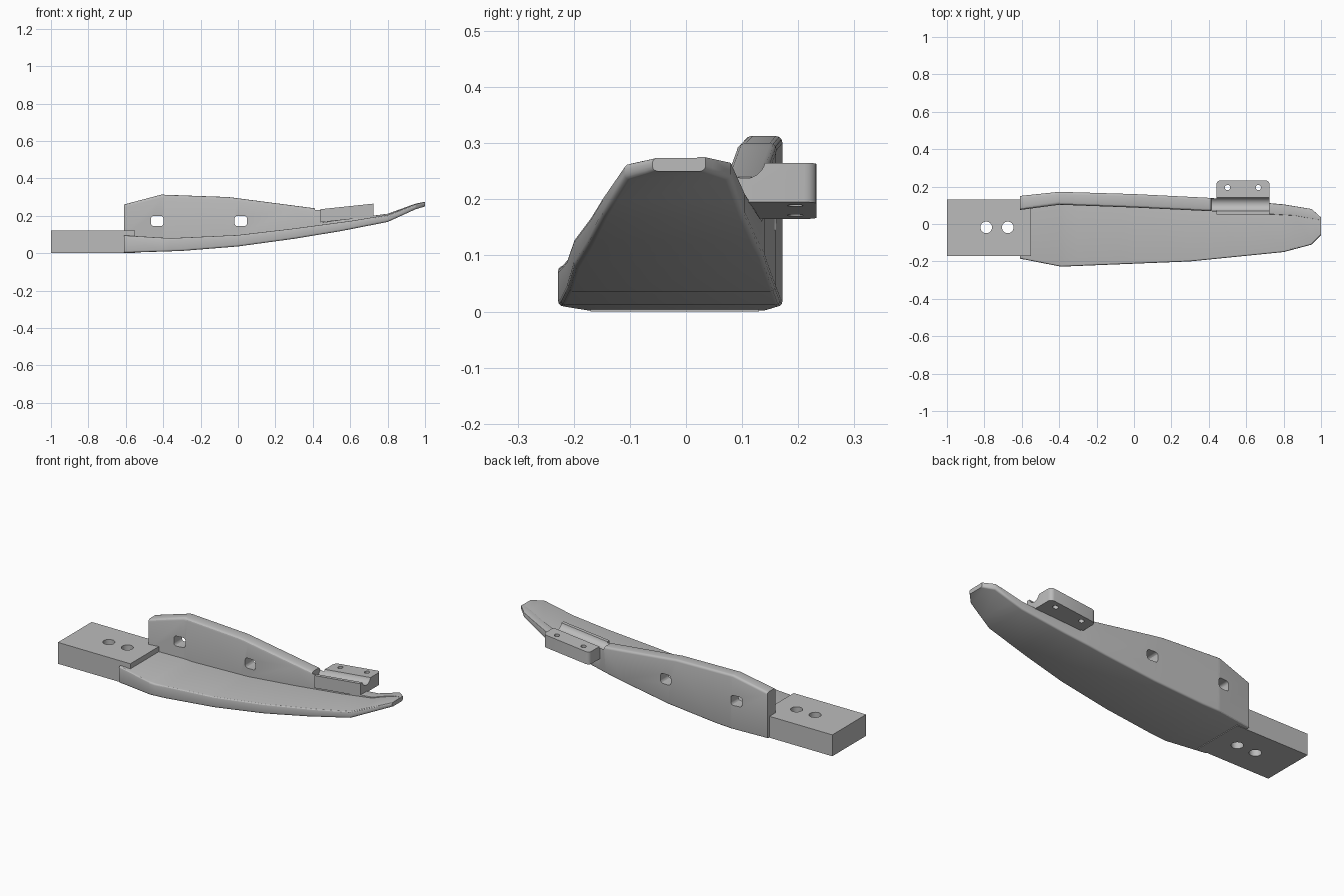
import bpy, bmesh, math

cube = bpy.data.objects.get("Cube")
if cube:
    bpy.data.objects.remove(cube)

grey = bpy.data.materials.new("plain grey")
grey.use_nodes = True
grey.diffuse_color = (0.5, 0.5, 0.5, 1)
grey.node_tree.nodes["Principled BSDF"].inputs["Base Color"].default_value = (0.5, 0.5, 0.5, 1)


def lerp(points, x):
    """Read a polyline of (x, value) at x."""
    for (x0, v0), (x1, v1) in zip(points, points[1:]):
        if x <= x1:
            return v0 + (v1 - v0) * max(0, x - x0) / (x1 - x0)
    return points[-1][1]


def loft(name, sections):
    """Skin rings of points and cap both ends."""
    bm = bmesh.new()
    rings = [[bm.verts.new(p) for p in ring] for ring in sections]
    n = len(rings[0])
    for a, b in zip(rings, rings[1:]):
        for i in range(n):
            j = (i + 1) % n
            bm.faces.new((a[i], a[j], b[j], b[i]))
    bm.faces.new(rings[0])
    bm.faces.new(rings[-1])
    bmesh.ops.recalc_face_normals(bm, faces=bm.faces)
    mesh = bpy.data.meshes.new(name)
    bm.to_mesh(mesh)
    bm.free()
    obj = bpy.data.objects.new(name, mesh)
    bpy.context.collection.objects.link(obj)
    mesh.materials.append(grey)
    return obj


def box(name, lo, hi):
    ring = lambda x: [(x, lo[1], lo[2]), (x, hi[1], lo[2]), (x, hi[1], hi[2]), (x, lo[1], hi[2])]
    return loft(name, [ring(lo[0]), ring(hi[0])])


def select(obj):
    bpy.ops.object.select_all(action="DESELECT")
    obj.select_set(True)
    bpy.context.view_layer.objects.active = obj


def bevel(obj, width, segments=3, edges=None):
    bm = bmesh.new()
    bm.from_mesh(obj.data)
    chosen = [e for e in bm.edges if edges(e)]
    bmesh.ops.bevel(bm, geom=chosen, offset=width, segments=segments, profile=0.5, affect="EDGES")
    bm.to_mesh(obj.data)
    bm.free()


def along(axis):
    """Rule picking edges parallel to one axis."""
    def rule(e):
        d = (e.verts[1].co - e.verts[0].co).normalized()
        return abs(d[axis]) > 0.98
    return rule


def cut(obj, cutter):
    cutter.hide_render = True
    select(obj)
    mod = obj.modifiers.new("cut", "BOOLEAN")
    mod.operation = "DIFFERENCE"
    mod.solver = "EXACT"
    mod.object = cutter
    bpy.ops.object.modifier_apply(modifier=mod.name)
    bpy.data.objects.remove(cutter)


def rod(radius, depth, place, turn=(0, 0, 0)):
    bpy.ops.mesh.primitive_cylinder_add(vertices=32, radius=radius, depth=depth,
                                        location=place, rotation=turn)
    obj = bpy.context.object
    obj.data.materials.append(grey)
    return obj


# Runner: an L-shaped section swept along x, flat sole with an upright fin
OUTER = [(-.61, -.185), (-.39, -.228), (.3, -.2), (.8, -.15), (.95, -.11), (1, -.06)]
BACK = [(-.61, .15), (-.4, .172), (0, .16), (.4, .14), (.8, .105), (.95, .08), (1, .035)]
FIN_IN = [(-.61, .075), (-.4, .103), (0, .088), (.42, .068), (.86, .045), (1, .02)]
BOTTOM = [(-.61, .002), (-.3, .012), (0, .036), (.3, .077), (.55, .118), (.8, .167), (.95, .235), (1, .25)]
SOLE = [(-.61, .095), (-.36, .08), (0, .097), (.3, .132), (.6, .172), (.8, .205), (.95, .263), (1, .274)]
FIN_TOP = [(-.61, .26), (-.41, .313), (-.05, .3), (.44, .236), (.452, .165), (.8, .211), (.95, .265), (1, .275)]


def arc(y, z, r, start):
    """Quarter round about a corner centre, anticlockwise."""
    return [(y + r * math.cos(math.radians(start + t)), z + r * math.sin(math.radians(start + t)))
            for t in (0, 30, 60, 90)]


def runner_section(x):
    yl, yr, yi = lerp(OUTER, x), lerp(BACK, x), lerp(FIN_IN, x)
    zb, zs = lerp(BOTTOM, x), lerp(SOLE, x)
    zt = max(lerp(FIN_TOP, x), zs + .001)
    r = min(.01, .4 * (zs - zb))
    f = min(.016, .45 * (zt - zs))
    g = min(f, .012)
    pts = (arc(yl + r, zb + r, r, 180) + arc(yr - r, zb + r, r, 270)
           + arc(yr - g, zt - g, g, 0) + arc(yi + f, zt - f, f, 90)
           + [(yi, zs)] + arc(yl + r, zs - r, r, 90))
    return [(x, y, z) for y, z in pts]


stations = sorted({x for line in (OUTER, BACK, BOTTOM, SOLE, FIN_TOP, FIN_IN) for x, _ in line} | {.985})
runner = loft("runner_with_fin", [runner_section(x) for x in stations])

# Square windows through the fin
for x in (-.432, .015):
    window = box("window_cutter", (x - .033, 0, .144), (x + .033, .3, .2))
    bevel(window, .015, 3, along(1))
    cut(runner, window)

# Tail block with two bolt holes
tail = box("tail_block", (-1, -.17, 0), (-.55, .13, .12))
for x in (-.79, -.675):
    cut(tail, rod(.031, .5, (x, -.018, .06)))

# Sloping bracket, with rounded outer corners
RISE = .03
ring = lambda x, lift: [(x, .05, .165 + lift), (x, .233, .165 + lift),
                        (x, .233, .235 + lift), (x, .05, .235 + lift)]
bracket = loft("bracket", [ring(.44, 0), ring(.725, RISE)])
bevel(bracket, .022, 4, lambda e: along(2)(e) and e.verts[0].co.y > .2)
for x in (.5, .665):
    cut(bracket, rod(.014, .3, (x, .195, .22)))

# Round trough running along the bracket and into the end of the fin
slope = math.atan2(RISE, .285)
for part in (runner, bracket):
    cut(part, rod(.037, .36, (.59, .105, .26), (0, math.pi / 2 - slope, 0)))

for part in (runner, tail, bracket):
    select(part)
    bpy.ops.object.shade_smooth_by_angle(angle=math.radians(30))
